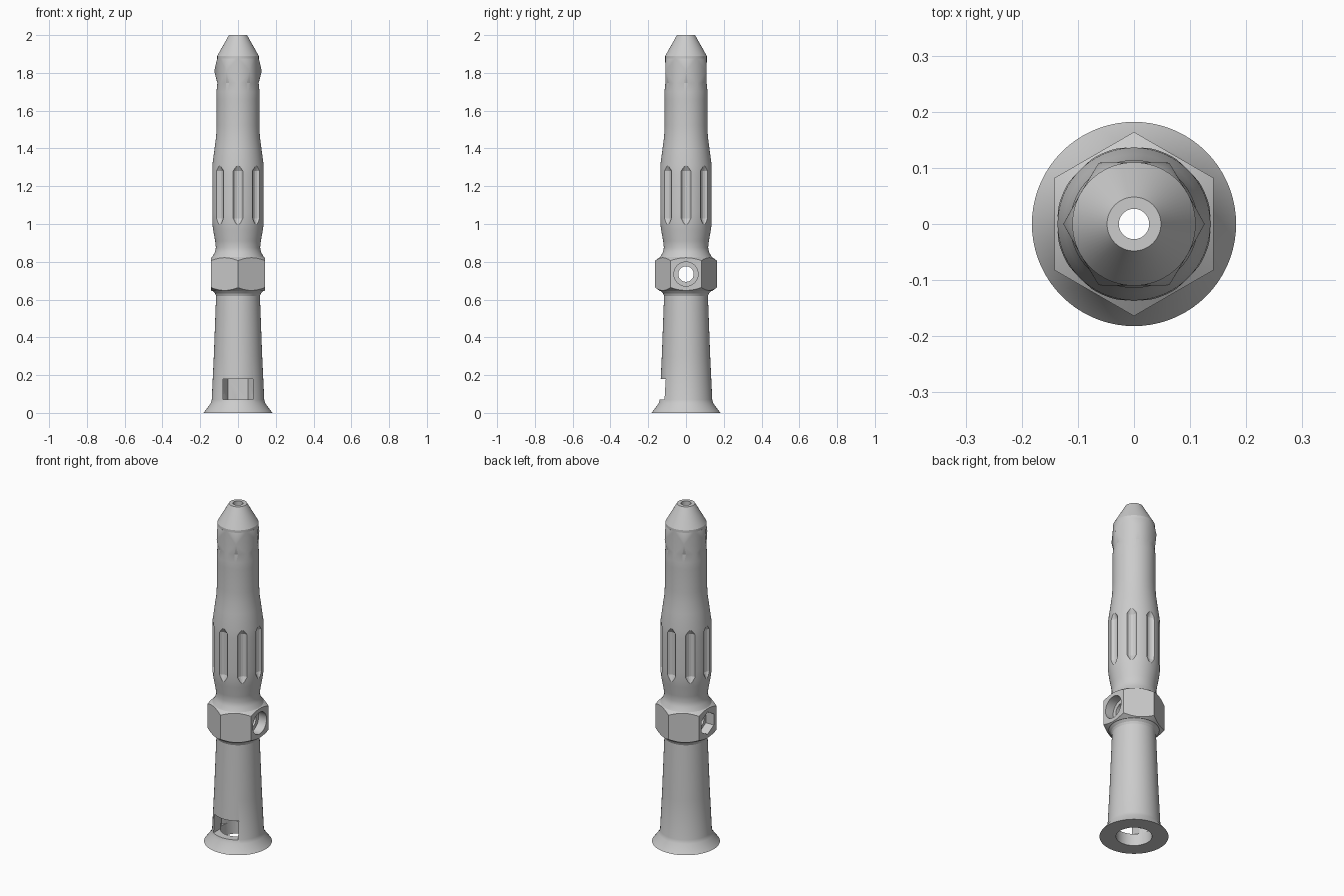
import bpy, bmesh
from math import pi, sin, cos, radians
from mathutils import Matrix

cube = bpy.data.objects.get("Cube")
if cube:
    bpy.data.objects.remove(cube, do_unlink=True)

grey = bpy.data.materials.new("plain grey")
grey.use_nodes = True
colour = (0.6, 0.6, 0.6, 1)
grey.diffuse_color = colour
grey.node_tree.nodes["Principled BSDF"].inputs["Base Color"].default_value = colour


def make(name, bm):
    bmesh.ops.recalc_face_normals(bm, faces=bm.faces)
    mesh = bpy.data.meshes.new(name)
    bm.to_mesh(mesh)
    bm.free()
    obj = bpy.data.objects.new(name, mesh)
    mesh.materials.append(grey)
    bpy.context.collection.objects.link(obj)
    return obj


def lathe(name, profile, sides=72, turn=0.0, matrix=Matrix()):
    """Closed solid turned from (radius, height) pairs."""
    bm = bmesh.new()
    rings = [[bm.verts.new((r * cos(turn + 2 * pi * i / sides),
                            r * sin(turn + 2 * pi * i / sides), z))
              for i in range(sides)] for r, z in profile]
    for low, high in zip(rings, rings[1:]):
        for i in range(sides):
            j = (i + 1) % sides
            bm.faces.new((low[i], low[j], high[j], high[i]))
    bm.faces.new(rings[0][::-1])
    bm.faces.new(rings[-1])
    bm.transform(matrix)
    return make(name, bm)


def combine(target, tool, operation):
    mod = target.modifiers.new(operation, "BOOLEAN")
    mod.operation = operation
    mod.solver = "EXACT"
    mod.object = tool
    bpy.context.view_layer.objects.active = target
    bpy.ops.object.modifier_apply(modifier=mod.name)
    bpy.data.objects.remove(tool, do_unlink=True)


# Turned body: foot, tapered lower stem, grip, neck and conical tip
body = lathe("whole_body", [
    (0.182, 0), (0.145, 0.05), (0.139, 0.07), (0.128, 0.3), (0.116, 0.62),
    (0.121, 0.632), (0.138, 0.65), (0.14, 0.66), (0.14, 0.815), (0.137, 0.825),
    (0.123, 0.85), (0.117, 0.875), (0.121, 0.91), (0.132, 0.97), (0.137, 1.01),
    (0.138, 1.06), (0.138, 1.26), (0.136, 1.31), (0.124, 1.4), (0.116, 1.46),
    (0.113, 1.52), (0.113, 1.66), (0.114, 1.7), (0.109, 1.75), (0.11, 1.89),
    (0.048, 2.0)])

# Hexagonal collar with chamfered corners
collar = lathe("collar", [(0.164, 0.645), (0.164, 0.825)], 6, pi / 2)
chamfer = lathe("chamfer", [(0.137, 0.645), (0.17, 0.668), (0.17, 0.802), (0.137, 0.825)])
combine(collar, chamfer, "INTERSECT")
combine(body, collar, "UNION")

# Six-pointed band, stretched between two circles
bm = bmesh.new()
for radius, z, sides in ((0.109, 1.745, 72), (0.126, 1.81, 6), (0.11, 1.875, 72)):
    for i in range(sides):
        a = 2 * pi * i / sides
        bm.verts.new((radius * cos(a), radius * sin(a), z))
bmesh.ops.convex_hull(bm, input=bm.verts)
combine(body, make("pointed_band", bm), "UNION")

# Eight grip flutes with tapered ends
for k in range(8):
    place = Matrix.Rotation(k * pi / 4, 4, "Z") @ Matrix.Translation((0.15, 0, 0))
    flute = lathe("flute", [(0.008, 0.98), (0.03, 1.03), (0.03, 1.28), (0.008, 1.32)],
                  16, pi / 16, place)
    combine(body, flute, "DIFFERENCE")

# Long bore, round mouth and hexagonal pocket
combine(body, lathe("bore", [(0.027, 0.1), (0.027, 2.05)], 48), "DIFFERENCE")
combine(body, lathe("mouth", [(0.095, -0.05), (0.095, 0.1)], 48), "DIFFERENCE")
combine(body, lathe("pocket", [(0.107, 0.07), (0.107, 0.18)], 6), "DIFFERENCE")

# Front window into the pocket
bm = bmesh.new()
bmesh.ops.create_cube(bm, size=1, matrix=Matrix.Translation((0, -0.125, 0.125))
                      @ Matrix.Diagonal((0.16, 0.15, 0.11, 1)))
combine(body, make("window", bm), "DIFFERENCE")

# Cross hole: counterbore on one side, hexagonal recess on the other
across = Matrix.Translation((0, 0, 0.735)) @ Matrix.Rotation(pi / 2, 4, "Y")
combine(body, lathe("cross_hole", [(0.041, -0.2), (0.041, 0.2)], 48, 0, across), "DIFFERENCE")
combine(body, lathe("counterbore", [(0.064, 0.09), (0.064, 0.2)], 48, 0, across), "DIFFERENCE")
combine(body, lathe("hex_recess", [(0.066, -0.2), (0.066, -0.09)], 6, 0, across), "DIFFERENCE")

# Smooth turned surfaces, crisp edges
bpy.ops.object.select_all(action="DESELECT")
body.select_set(True)
bpy.context.view_layer.objects.active = body
bpy.ops.object.shade_smooth_by_angle(angle=radians(20))
